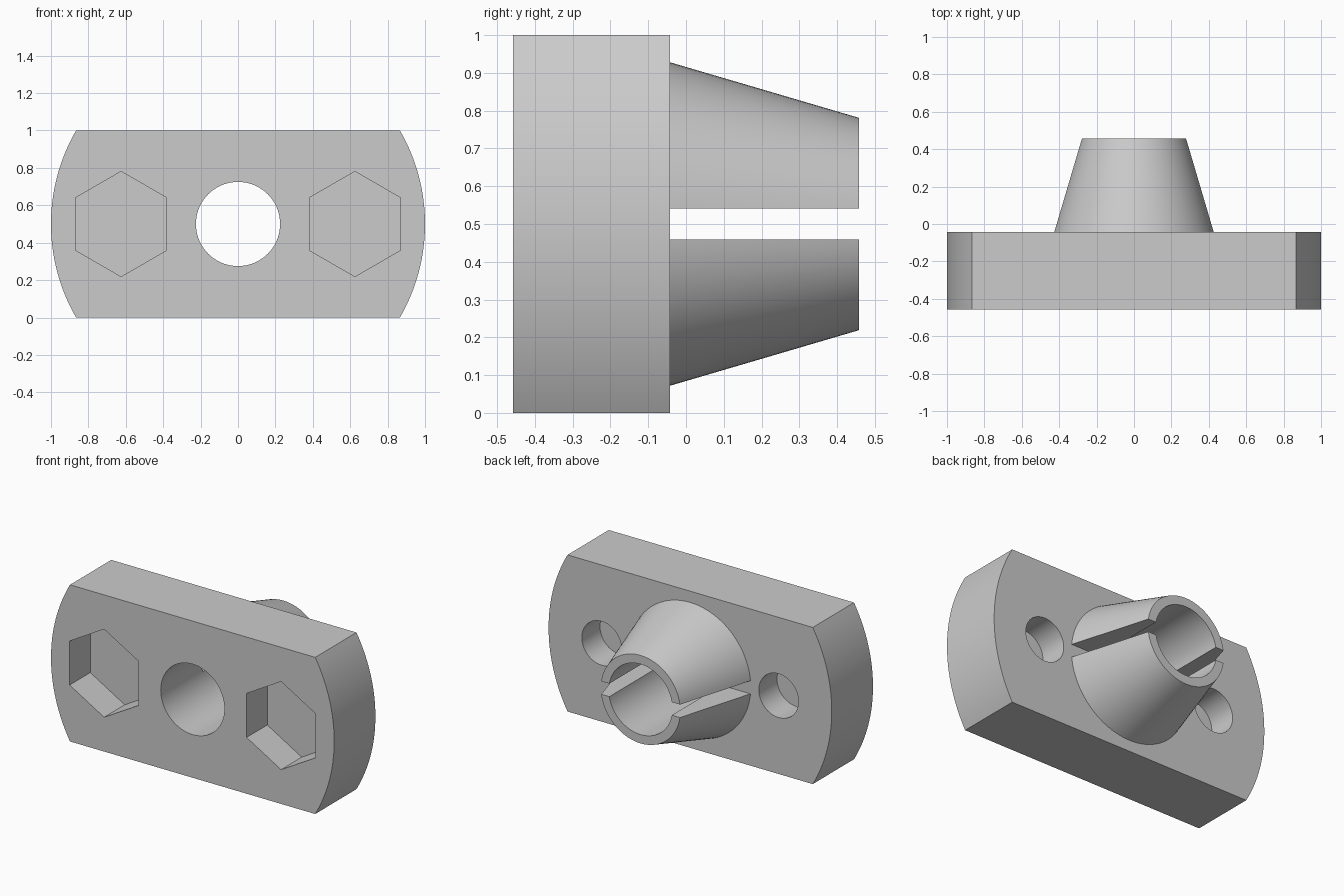
import bpy, bmesh, math

cube = bpy.data.objects.get("Cube")
if cube:
    bpy.data.objects.remove(cube)

FRONT, SEAT, BACK = -0.458, -0.042, 0.458   # plate front, plate back, collet tip
MID = 0.5                                   # height of the centre line

grey = bpy.data.materials.new("light_grey")
grey.use_nodes = True
colour = (0.6, 0.6, 0.6, 1)
grey.diffuse_color = colour
grey.node_tree.nodes["Principled BSDF"].inputs["Base Color"].default_value = colour


def rod(name, y0, y1, r0, r1=None, x=0, sides=96):
    """Cylinder, cone or prism running along y from y0 to y1."""
    bpy.ops.mesh.primitive_cone_add(
        vertices=sides, radius1=r0, radius2=r0 if r1 is None else r1, depth=y1 - y0,
        location=(x, (y0 + y1) / 2, MID), rotation=(-math.pi / 2, 0, 0))
    ob = bpy.context.object
    ob.name = name
    return ob


def combine(target, tool, operation):
    """Apply a boolean and remove the tool object."""
    mod = target.modifiers.new(operation, 'BOOLEAN')
    mod.operation = operation
    mod.solver = 'EXACT'
    mod.object = tool
    bpy.context.view_layer.objects.active = target
    bpy.ops.object.modifier_apply(modifier=mod.name)
    bpy.data.objects.remove(tool)


# Plate: unit disc trimmed flat at top and bottom
bm = bmesh.new()
steps = 32
angles = [math.radians(-30 + 60 * i / steps) for i in range(steps + 1)]
outline = [(math.cos(a), math.sin(a)) for a in angles]
outline += [(-x, -z) for x, z in outline]
face = bm.faces.new([bm.verts.new((x, FRONT, z + MID)) for x, z in outline])
extruded = bmesh.ops.extrude_face_region(bm, geom=[face])
bmesh.ops.translate(bm, vec=(0, SEAT - FRONT, 0),
                    verts=[v for v in extruded["geom"] if isinstance(v, bmesh.types.BMVert)])
bmesh.ops.recalc_face_normals(bm, faces=bm.faces)
mesh = bpy.data.meshes.new("collet_plate")
bm.to_mesh(mesh)
bm.free()
plate = bpy.data.objects.new("collet_plate", mesh)
bpy.context.collection.objects.link(plate)

# Tapered collet, split by a horizontal slit, its root sunk into the plate
sink = 0.05
r_seat, r_tip = 0.428, 0.281
r_root = r_seat + (r_seat - r_tip) * sink / (BACK - SEAT)
collet = rod("collet", SEAT - sink, BACK, r_root, r_tip)
bpy.ops.mesh.primitive_cube_add(size=1, location=(0, SEAT + 0.48, MID))
slit = bpy.context.object
slit.scale = (2, 1, 0.083)
bpy.context.view_layer.update()
combine(collet, slit, 'DIFFERENCE')
combine(plate, collet, 'UNION')

# Central bore
combine(plate, rod("bore", FRONT - 0.1, BACK + 0.1, 0.225), 'DIFFERENCE')

# Nut pockets in front and blind screw holes behind, a thin web between them
for side in (-1, 1):
    x = side * 0.625
    combine(plate, rod("nut_pocket", FRONT - 0.1, FRONT + 0.208, 0.281, x=x, sides=6), 'DIFFERENCE')
    combine(plate, rod("screw_hole", SEAT - 0.183, SEAT + 0.1, 0.14, x=x, sides=64), 'DIFFERENCE')

# Finish
plate.data.materials.clear()
plate.data.materials.append(grey)
for p in plate.data.polygons:
    p.material_index = 0
bpy.ops.object.select_all(action='DESELECT')
plate.select_set(True)
bpy.context.view_layer.objects.active = plate
bpy.ops.object.shade_smooth_by_angle(angle=math.radians(25))
